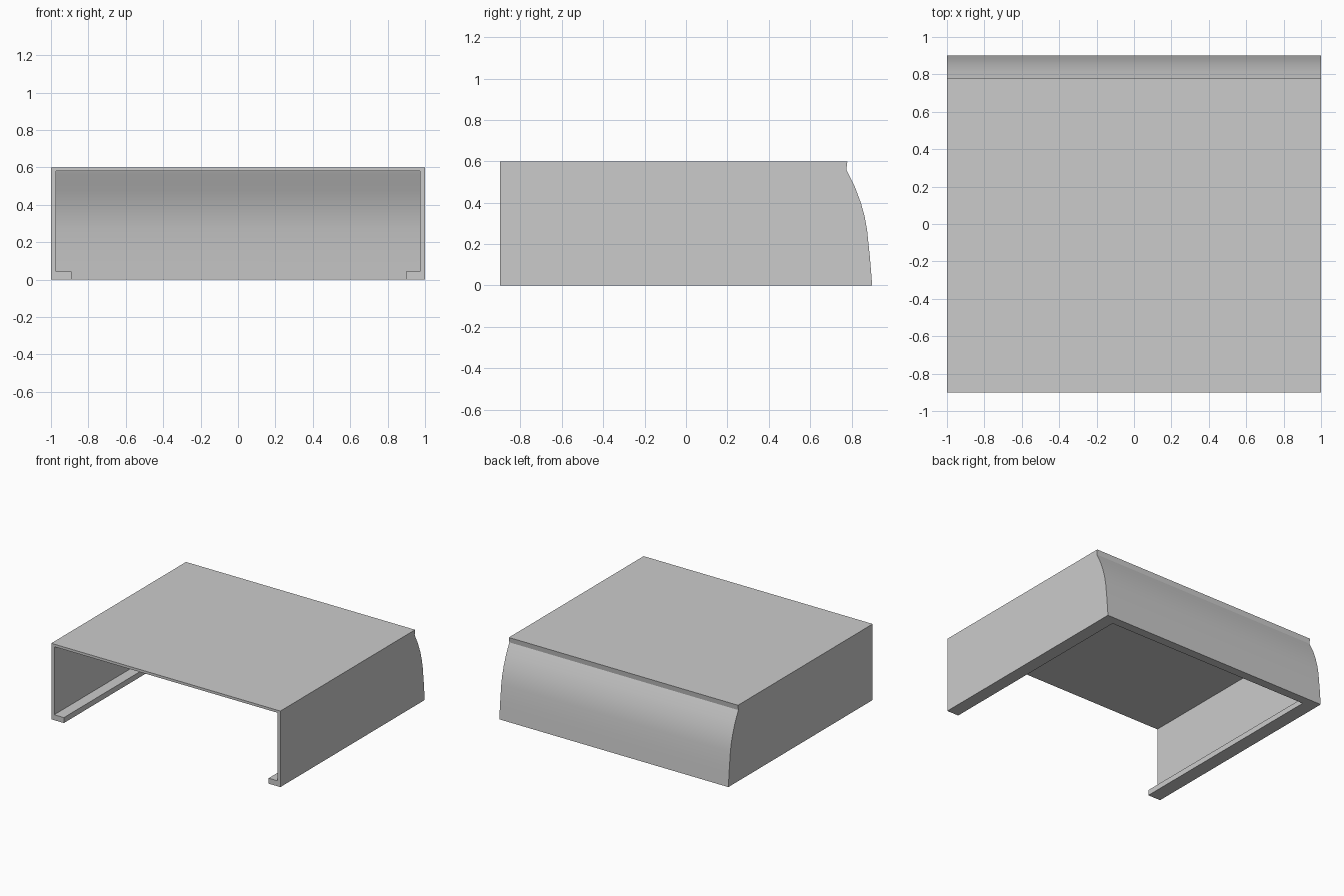
import bpy
import bmesh

cube = bpy.data.objects.get("Cube")
if cube:
    bpy.data.objects.remove(cube, do_unlink=True)

grey = bpy.data.materials.new("plain grey")
grey.use_nodes = True
GREY = (0.6, 0.6, 0.6, 1.0)
grey.diffuse_color = GREY
grey.node_tree.nodes["Principled BSDF"].inputs["Base Color"].default_value = GREY


def prism(name, profile, x0, x1):
    """Extrude a closed (y, z) profile from x0 to x1."""
    bm = bmesh.new()
    face = bm.faces.new([bm.verts.new((x0, y, z)) for y, z in profile])
    new = bmesh.ops.extrude_face_region(bm, geom=[face])["geom"]
    for v in new:
        if isinstance(v, bmesh.types.BMVert):
            v.co.x = x1
    bmesh.ops.recalc_face_normals(bm, faces=bm.faces[:])
    mesh = bpy.data.meshes.new(name)
    bm.to_mesh(mesh)
    bm.free()
    mesh.materials.append(grey)
    obj = bpy.data.objects.new(name, mesh)
    bpy.context.collection.objects.link(obj)
    return obj


def cut(target, cutter):
    """Subtract the cutter from the target and discard it."""
    cutter.hide_render = True
    mod = target.modifiers.new("cut", 'BOOLEAN')
    mod.operation = 'DIFFERENCE'
    mod.solver = 'EXACT'
    mod.object = cutter
    bpy.context.view_layer.objects.active = target
    bpy.ops.object.modifier_apply(modifier=mod.name)
    bpy.data.objects.remove(cutter, do_unlink=True)


# Curved back, from the lip down to the floor
curve = [(0.775, 0.56), (0.815, 0.48), (0.845, 0.4), (0.863, 0.335),
         (0.875, 0.27), (0.889, 0.135), (0.9, 0.0)]
WALL = 0.07
FLANGE_Z = 0.043

# Outer body: flat top, small lip, curved back
shell = prism("cover_shell", [(-0.9, 0), (-0.9, 0.6), (0.78, 0.6)] + curve, -1, 1)

# Main cavity, open at the front, with its back parallel to the outer curve
inner = [(y - WALL, z) for y, z in curve[:-1]]
cavity = prism("cavity_cutter",
               [(-1, FLANGE_Z), (-1, 0.58), (0.697, 0.58)] + inner + [(0.826, FLANGE_Z)],
               -0.974, 0.974)
cut(shell, cavity)

# Narrower opening in the underside, leaving a flange along each side
slot = prism("slot_cutter",
             [(-1, -0.1), (-1, 0.1), (0.78, 0.1), (0.826, FLANGE_Z), (0.838, -0.1)],
             -0.89, 0.898)
cut(shell, slot)

# Smooth the curve but keep the corners crisp
bpy.ops.object.select_all(action='DESELECT')
shell.select_set(True)
bpy.context.view_layer.objects.active = shell
bpy.ops.object.shade_smooth_by_angle(angle=0.45)
